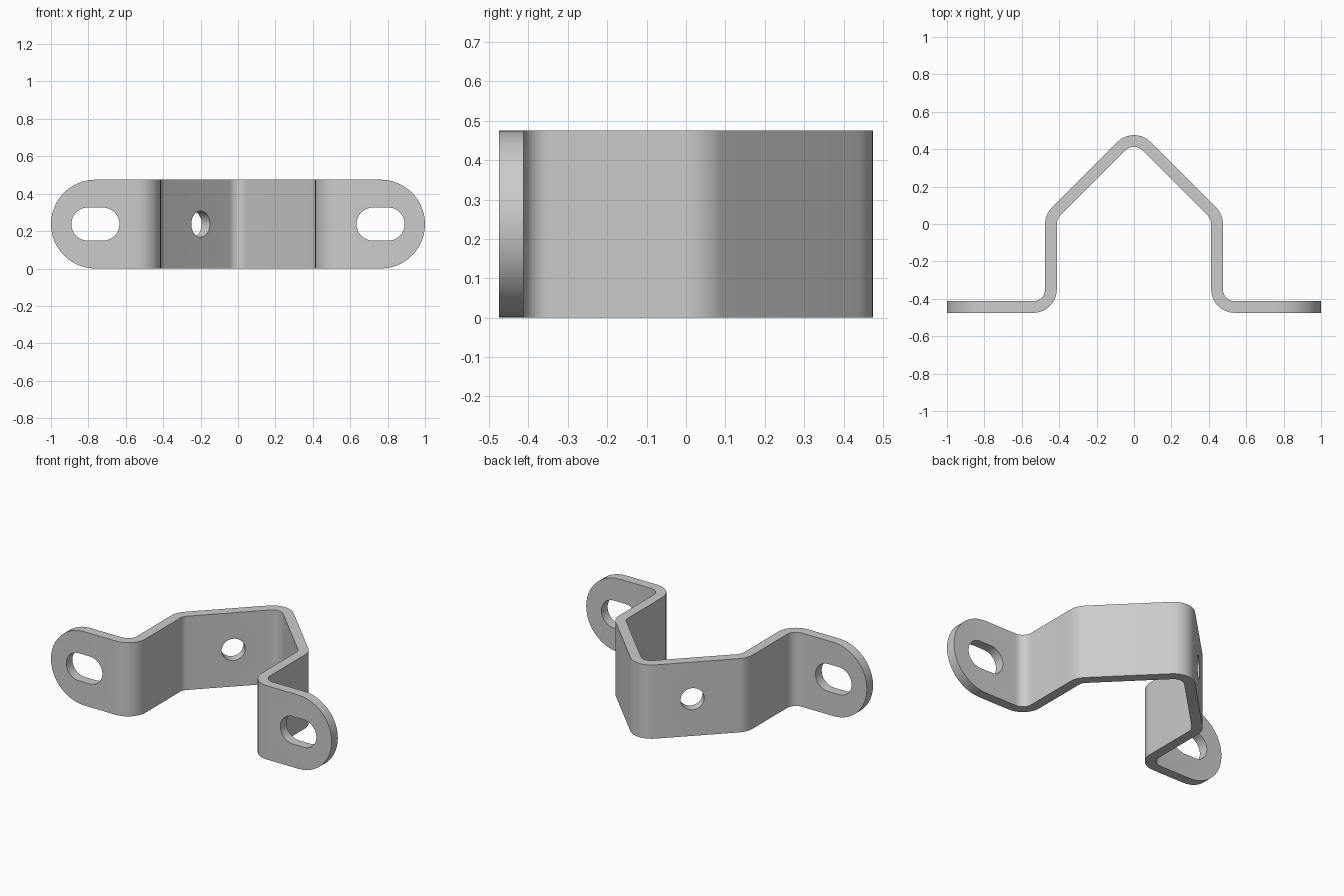
import bpy, bmesh
from math import sin, cos, pi, tan
from mathutils import Vector, Matrix

if "Cube" in bpy.data.objects:
    bpy.data.objects.remove(bpy.data.objects["Cube"])

H, T, R = 0.475, 0.0625, 0.094   # strip height, thickness, mid-line bend radius


def prism(name, pts, axis_matrix, z0, z1):
    """Extrude a 2D outline from z0 to z1, then place it."""
    bm = bmesh.new()
    face = bm.faces.new([bm.verts.new((x, y, z0)) for x, y in pts])
    ext = bmesh.ops.extrude_face_region(bm, geom=[face])
    bmesh.ops.translate(bm, vec=(0, 0, z1 - z0),
                        verts=[v for v in ext["geom"] if isinstance(v, bmesh.types.BMVert)])
    bmesh.ops.transform(bm, matrix=axis_matrix, verts=bm.verts)
    bmesh.ops.recalc_face_normals(bm, faces=bm.faces)
    mesh = bpy.data.meshes.new(name)
    bm.to_mesh(mesh)
    bm.free()
    ob = bpy.data.objects.new(name, mesh)
    bpy.context.collection.objects.link(ob)
    return ob


def stadium(half, r, n=24):
    """Rounded slot outline; half = 0 gives a circle."""
    out = []
    for sx, start in ((1, -pi / 2), (-1, pi / 2)):
        steps = n + 1 if half else n
        out += [(sx * half + r * cos(start + pi * i / n), r * sin(start + pi * i / n))
                for i in range(steps)]
    return out


def bent_strip(path, n=10):
    """Closed outline of a constant-thickness strip with rounded bends."""
    p = [Vector(q) for q in path]
    left, right = [], []

    def add(pos, nrm):
        left.append(pos + nrm * T / 2)
        right.append(pos - nrm * T / 2)

    for i, q in enumerate(p):
        d0 = (q - p[i - 1]).normalized() if i else (p[1] - q).normalized()
        d1 = (p[i + 1] - q).normalized() if i < len(p) - 1 else d0
        n0 = Vector((-d0.y, d0.x))
        turn = d1.angle_signed(d0) if i not in (0, len(p) - 1) else 0
        if not turn:
            add(q, n0)
            continue
        s = 1 if turn > 0 else -1
        centre = q - d0 * R * tan(abs(turn) / 2) + n0 * s * R
        for k in range(n + 1):
            nrm = Matrix.Rotation(turn * k / n, 2) @ n0
            add(centre - nrm * s * R, nrm)
    return left + right[::-1]


# Bent strip, cut a little tall so the outline cutter trims it cleanly
yf, xw, yt = -0.475 + T / 2, 0.444, 0.483
path = [(-1.1, yf), (-xw, yf), (-xw, yt - xw), (0, yt), (xw, yt - xw), (xw, yf), (1.1, yf)]
bracket = prism("bracket", bent_strip(path), Matrix(), -0.05, H + 0.05)


def cut(name, outline, loc, turn, depth, op):
    m = (Matrix.Translation(loc) @ Matrix.Rotation(turn, 4, 'Z')
         @ Matrix.Rotation(pi / 2, 4, 'X'))
    cutter = prism(name, outline, m, -depth, depth)
    cutter.hide_render = True
    mod = bracket.modifiers.new(name, 'BOOLEAN')
    mod.operation, mod.solver, mod.object = op, 'EXACT', cutter
    bpy.context.view_layer.objects.active = bracket
    bpy.ops.object.modifier_apply(modifier=name)
    bpy.data.objects.remove(cutter)


# Rounded flange ends, mounting slots and the single hole in the left slope
cut("outline_cutter", stadium(1 - H / 2, H / 2), (0, 0, H / 2), 0, 1, 'INTERSECT')
for s in (-1, 1):
    cut("slot_cutter", stadium(0.04, 0.0885), (s * 0.7625, yf, H / 2), 0, 0.1, 'DIFFERENCE')
cut("hole_cutter", stadium(0, 0.07), (-0.222, yt - 0.222, H / 2), pi / 4, 0.1, 'DIFFERENCE')

bracket.select_set(True)
bpy.context.view_layer.objects.active = bracket
bpy.ops.object.shade_smooth_by_angle(angle=pi / 6)
